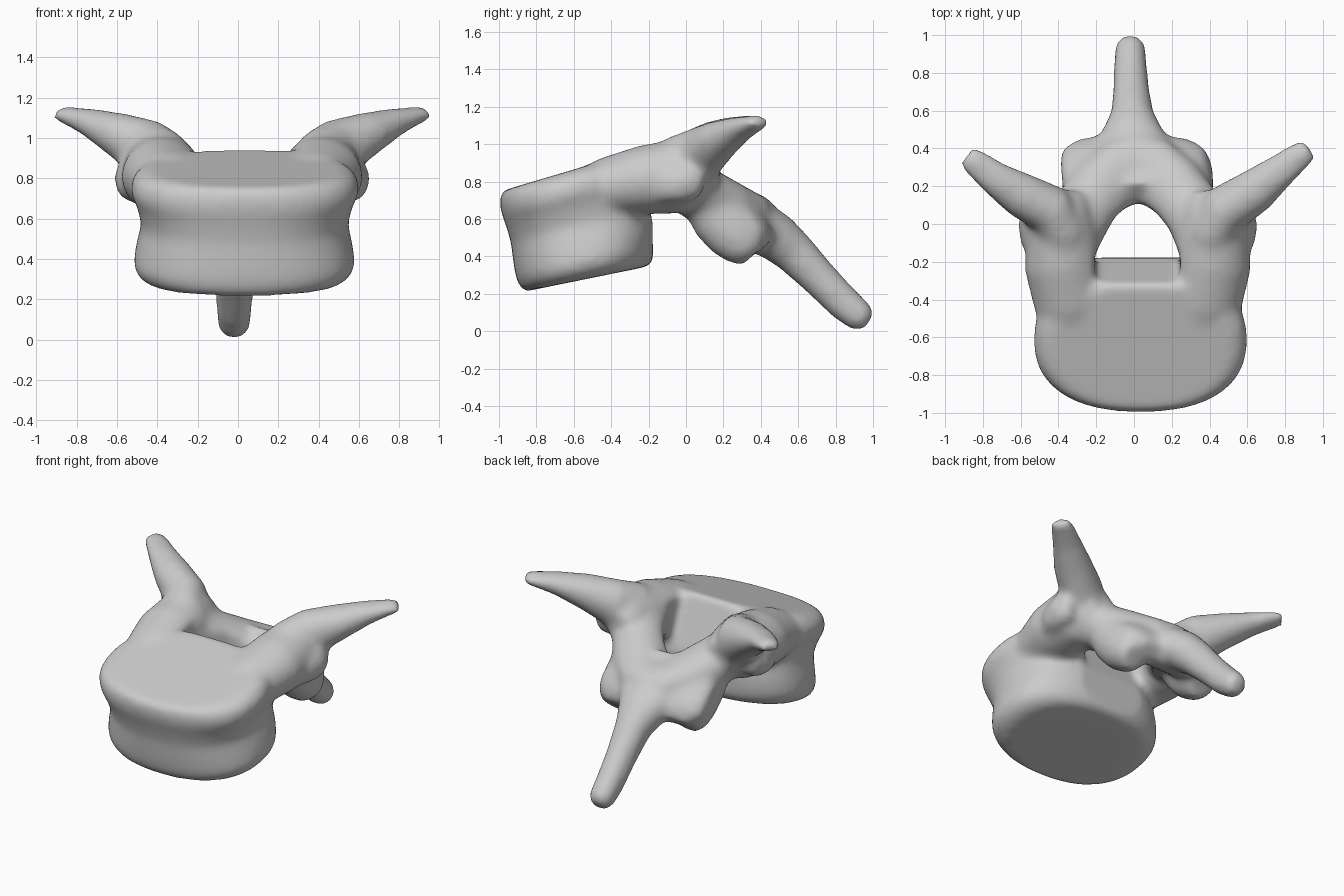
import bpy, bmesh, math
from mathutils import Vector

if "Cube" in bpy.data.objects:
    bpy.data.objects.remove(bpy.data.objects["Cube"], do_unlink=True)

bone = bpy.data.materials.new("bone_grey")
bone.use_nodes = True
bone.diffuse_color = (0.6, 0.6, 0.6, 1)
bone.node_tree.nodes["Principled BSDF"].inputs["Base Color"].default_value = (0.6, 0.6, 0.6, 1)


def loft(bm, sections, up=(0, 0, 1), power=2.0, sides=40, axes=None):
    """Skin rounded cross-sections (centre, half width, half height) along a path."""
    centres = [Vector(s[0]) for s in sections]
    rings = []
    for i, (c, w, h) in enumerate(sections):
        path = centres[min(i + 1, len(centres) - 1)] - centres[max(i - 1, 0)]
        tangent = axes[i] if axes else path.normalized()
        side = tangent.cross(Vector(up)).normalized()
        high = side.cross(tangent)
        ring = []
        for k in range(sides):
            a = math.tau * k / sides
            ca, sa = math.cos(a), math.sin(a)
            u = math.copysign(abs(ca) ** (2 / power), ca) * w
            v = math.copysign(abs(sa) ** (2 / power), sa) * h
            ring.append(bm.verts.new(centres[i] + side * u + high * v))
        rings.append(ring)
    bridge(bm, rings)


def bridge(bm, rings):
    """Join equal rings into a closed skin."""
    count = len(rings[0])
    for a, b in zip(rings, rings[1:]):
        for k in range(count):
            n = (k + 1) % count
            bm.faces.new((a[k], a[n], b[n], b[k]))
    bm.faces.new(rings[0][::-1])
    bm.faces.new(rings[-1])


def make_object(name, bm):
    bmesh.ops.recalc_face_normals(bm, faces=bm.faces)
    mesh = bpy.data.meshes.new(name)
    bm.to_mesh(mesh)
    bm.free()
    mesh.materials.append(bone)
    ob = bpy.data.objects.new(name, mesh)
    bpy.context.scene.collection.objects.link(ob)
    return ob


bm = bmesh.new()

# Vertebral body: tilted drum with a waist, two rims and a fuller back wall
bottom, top = Vector((0.03, -0.53, 0.28)), Vector((0.035, -0.65, 0.85))
rims = [(0, 0.82, 0), (0.035, 0.91, 0.005), (0.08, 0.965, 0.01), (0.16, 1.0, 0.015),
        (0.3, 0.98, 0.03), (0.5, 0.93, 0.04), (0.66, 0.97, 0.03), (0.79, 1.03, 0.018),
        (0.89, 1.02, 0.01), (0.96, 0.96, 0), (1, 0.86, 0)]
body, axes = [], []
for t, s, back in rims:
    tilt = math.radians(11.5 + 5 * t)
    rear = Vector((0, math.cos(tilt), math.sin(tilt)))
    body.append((bottom.lerp(top, t) + rear * back, 0.55 * s, 0.37 * (s + 1) / 2 + back))
    axes.append(Vector((0, -math.sin(tilt), math.cos(tilt))))
loft(bm, body, up=(0, 1, 0), power=2.35, sides=64, axes=axes)

# Paired parts
for m in (1, -1):
    lean = 0.0 if m > 0 else -0.04

    def at(x, y, z):
        return (0.02 + m * x, y, z)

    # Pedicle joining the body to the arch
    loft(bm, [(at(0.30, -0.66, 0.70), 0.14, 0.11), (at(0.35, -0.42, 0.77), 0.20, 0.16),
              (at(0.39, -0.22, 0.81), 0.21, 0.185), (at(0.40, -0.03, 0.83), 0.19, 0.20),
              (at(0.37, 0.09, 0.84), 0.13, 0.16), (at(0.36, 0.17, 0.83), 0.09, 0.09)])
    # Transverse process
    loft(bm, [(at(0.34, -0.20, 0.86), 0.09, 0.10), (at(0.39, -0.05, 0.91), 0.13, 0.135),
              (at(0.47, 0.08, 0.945), 0.135, 0.15), (at(0.62, 0.175 + lean / 2, 1.02), 0.12, 0.11),
              (at(0.76, 0.285 + lean, 1.08), 0.092, 0.07),
              (at(0.86, 0.365 + lean, 1.11), 0.078, 0.045),
              (at(0.91, 0.40 + lean, 1.12), 0.062, 0.035)])
    # Superior articular knob
    loft(bm, [(at(0.51, -0.18, 0.75), 0.06, 0.07), (at(0.54, -0.08, 0.78), 0.085, 0.10),
              (at(0.55, 0.0, 0.80), 0.085, 0.11), (at(0.54, 0.06, 0.82), 0.075, 0.10),
              (at(0.53, 0.09, 0.82), 0.045, 0.06)])
    # Lamina sweeping back to the midline
    loft(bm, [(at(0.36, -0.08, 0.82), 0.15, 0.14), (at(0.28, 0.07, 0.74), 0.17, 0.15),
              (at(0.18, 0.19, 0.68), 0.18, 0.14), (at(0.08, 0.27, 0.645), 0.19, 0.12),
              (at(-0.06, 0.30, 0.635), 0.19, 0.11)])
    # Inferior articular process
    loft(bm, [(at(0.29, 0.06, 0.73), 0.11, 0.10), (at(0.275, 0.16, 0.62), 0.125, 0.15),
              (at(0.27, 0.25, 0.53), 0.13, 0.155), (at(0.27, 0.32, 0.46), 0.12, 0.13),
              (at(0.27, 0.365, 0.415), 0.085, 0.09)])

# Shield-shaped plate between the inferior processes
loft(bm, [((0, 0.15, 0.735), 0.32, 0.09), ((0, 0.23, 0.655), 0.385, 0.115),
          ((0, 0.33, 0.56), 0.395, 0.12), ((0, 0.38, 0.51), 0.385, 0.105),
          ((0, 0.43, 0.46), 0.31, 0.07)], power=2.4)

# Spinous process
loft(bm, [((0, 0.26, 0.635), 0.26, 0.10), ((0, 0.38, 0.57), 0.22, 0.13),
          ((-0.01, 0.48, 0.505), 0.165, 0.13), ((-0.01, 0.58, 0.42), 0.115, 0.115),
          ((-0.015, 0.72, 0.275), 0.095, 0.10), ((-0.02, 0.85, 0.145), 0.088, 0.095),
          ((-0.02, 0.935, 0.075), 0.082, 0.085), ((-0.02, 0.975, 0.045), 0.055, 0.055)])

vertebra = make_object("vertebra", bm)

# Canal cutter: arched opening whose front wall follows the back of the body
outline = [(-0.21, None), (0.245, None), (0.245, -0.17), (0.19, -0.03), (0.12, 0.06),
           (0.06, 0.10), (0.02, 0.11), (-0.04, 0.09), (-0.10, 0.04), (-0.15, -0.05), (-0.21, -0.17)]
bm = bmesh.new()
bridge(bm, [[bm.verts.new((x, front if y is None else y, z)) for x, y in outline]
            for z, front in ((0.3, -0.175), (0.6, -0.18), (1.3, -0.46))])
cutter = make_object("canal_cutter", bm)
cutter.hide_render = True
cutter.hide_viewport = True
cutter.display_type = 'WIRE'

# Fuse the parts, open the canal and soften the joins
fuse = vertebra.modifiers.new("fuse", 'REMESH')
fuse.mode = 'VOXEL'
fuse.voxel_size = 0.018
cut = vertebra.modifiers.new("canal", 'BOOLEAN')
cut.operation = 'DIFFERENCE'
cut.solver = 'EXACT'
cut.object = cutter
even = vertebra.modifiers.new("even", 'REMESH')
even.mode = 'VOXEL'
even.voxel_size = 0.018
even.use_smooth_shade = True
soft = vertebra.modifiers.new("soften", 'SMOOTH')
soft.factor = 0.5
soft.iterations = 18
